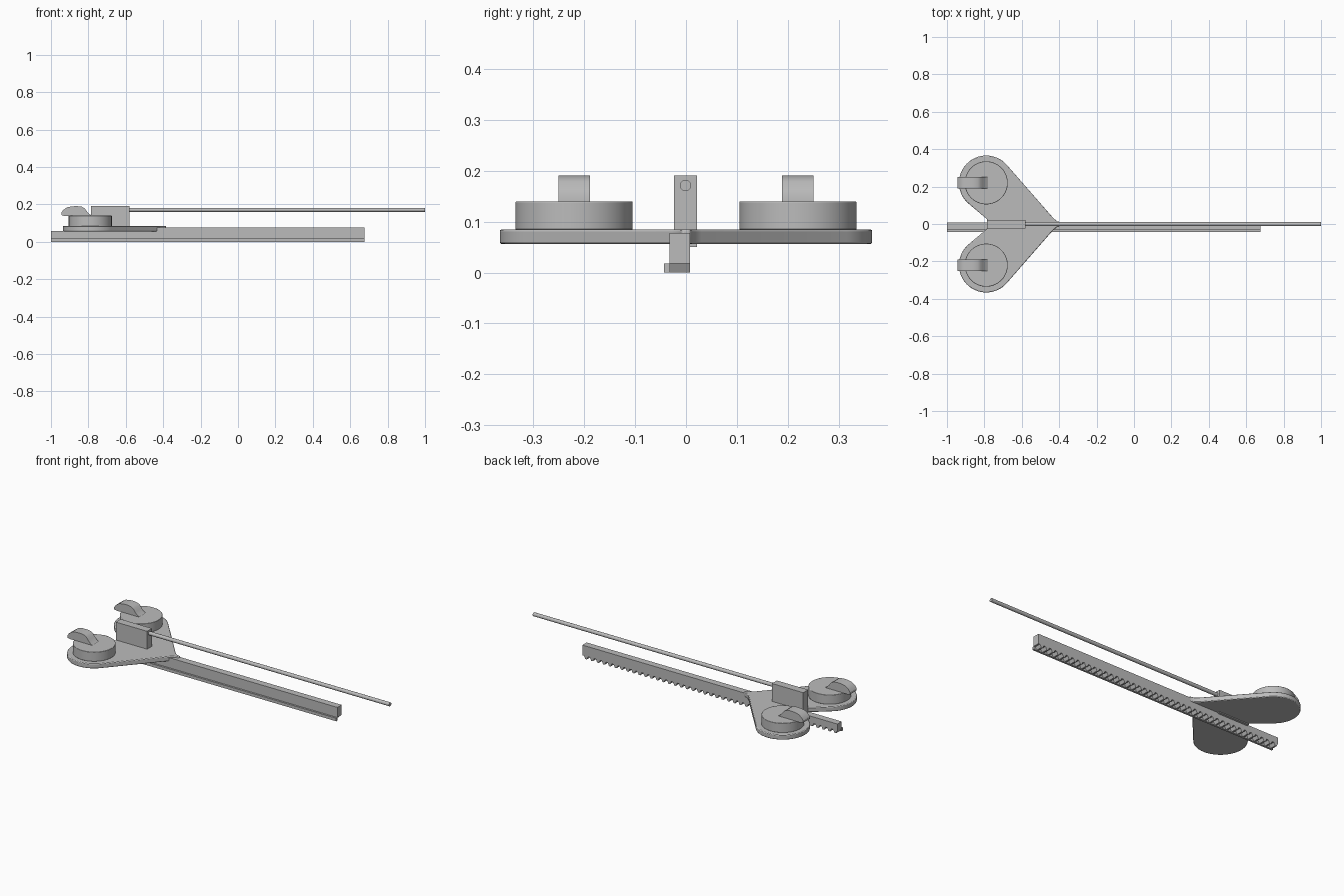
import bpy, bmesh, math
from mathutils import Vector

cube = bpy.data.objects.get("Cube")
if cube:
    bpy.data.objects.remove(cube, do_unlink=True)

grey = bpy.data.materials.new("plain grey")
grey.use_nodes = True
colour = (0.5, 0.5, 0.5, 1)
grey.diffuse_color = colour
grey.node_tree.nodes["Principled BSDF"].inputs["Base Color"].default_value = colour


def prism(name, outline, low, high, axis="z", bevel=0):
    """Extrude a 2D outline from low to high; axis z uses (x, y), y uses (x, z), x uses (y, z)."""
    place = {"z": lambda a, b, c: (a, b, c),
             "y": lambda a, b, c: (a, c, b),
             "x": lambda a, b, c: (c, a, b)}[axis]
    bm = bmesh.new()
    face = bm.faces.new([bm.verts.new(place(a, b, low)) for a, b in outline])
    new = bmesh.ops.extrude_face_region(bm, geom=[face])["geom"]
    shift = Vector(place(0, 0, high - low))
    bmesh.ops.translate(bm, vec=shift, verts=[v for v in new if isinstance(v, bmesh.types.BMVert)])
    bmesh.ops.recalc_face_normals(bm, faces=bm.faces)
    mesh = bpy.data.meshes.new(name)
    bm.to_mesh(mesh)
    bm.free()
    mesh.materials.append(grey)
    obj = bpy.data.objects.new(name, mesh)
    bpy.context.collection.objects.link(obj)
    bpy.ops.object.select_all(action="DESELECT")
    obj.select_set(True)
    bpy.context.view_layer.objects.active = obj
    bpy.ops.object.shade_smooth_by_angle(angle=math.radians(30))
    if bevel:
        mod = obj.modifiers.new("soft edges", "BEVEL")
        mod.width = bevel
        mod.segments = 2
        mod.limit_method = "ANGLE"
        mod.angle_limit = math.radians(50)
    return obj


def arc(cx, cy, r, start, end, steps):
    angles = [math.radians(start + (end - start) * i / steps) for i in range(steps + 1)]
    return [(cx + r * math.cos(a), cy + r * math.sin(a)) for a in angles]


def box(a0, a1, b0, b1):
    return [(a0, b0), (a1, b0), (a1, b1), (a0, b1)]


def circle(cx, cy, r, sides):
    return arc(cx, cy, r, 0, 360, sides)[:-1]


LOBE_X, LOBE_Y = -0.79, 0.22

# Base plate with two round lobes that taper to a neck
half = [(-0.385, 0.008), (-0.41, 0.014), (-0.43, 0.03)]
half += arc(LOBE_X, LOBE_Y, 0.146, 41, 230, 40)
half += [(-0.785, 0.025)]
prism("base_plate", half + [(x, -y) for x, y in reversed(half)], 0.056, 0.085, bevel=0.004)

# Toothed rack: trapezoid teeth along the underside
TEETH, START, END, ROOT = 43, -1.0, 0.675, 0.018
pitch = (END - START) / TEETH
bottom = []
for i in range(TEETH):
    x = START + i * pitch
    bottom += [(x + pitch * f, z) for f, z in
               ((0.02, ROOT), (0.25, 0), (0.5, 0), (0.73, ROOT))]
rack_side = [(START, ROOT)] + bottom + [(END, ROOT), (END, 0.078), (-0.45, 0.078),
                                        (-0.45, 0.057), (START, 0.057)]
prism("toothed_rack", rack_side, -0.032, 0.008, "y")
prism("rack_side_rail", box(-0.043, -0.031, 0, ROOT), START, END, "x")

# Block that holds the rod
prism("rod_block", box(-0.785, -0.58, -0.024, 0.022), 0.05, 0.191)
prism("long_rod", circle(-0.001, 0.171, 0.011, 24), -0.6, 1.0, "x")

# A round hub with a curved hook on each lobe
hook_side = [(-0.78, 0.139), (-0.795, 0.149), (-0.808, 0.163), (-0.82, 0.179), (-0.835, 0.188),
             (-0.86, 0.191), (-0.89, 0.19), (-0.915, 0.184), (-0.935, 0.17), (-0.945, 0.155),
             (-0.945, 0.143), (-0.93, 0.139)]
for side, sign in (("left", 1), ("right", -1)):
    y = sign * LOBE_Y
    prism(side + "_hub", circle(LOBE_X, y, 0.115, 64), 0.084, 0.14, bevel=0.002)
    prism(side + "_hook", hook_side, y - 0.031, y + 0.031, "y")
